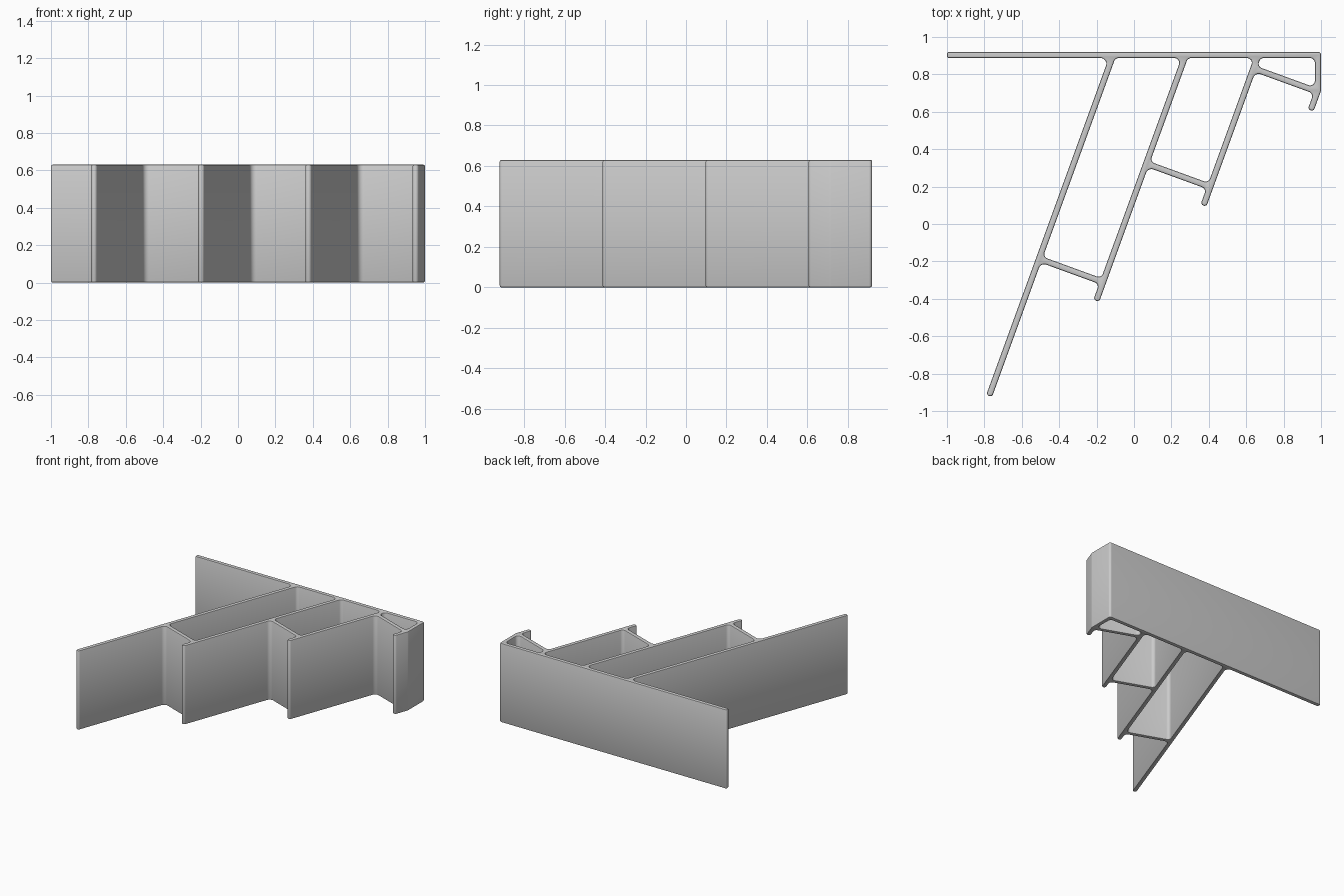
import bpy
import bmesh
from math import radians, tan
from mathutils import Vector
from mathutils.geometry import intersect_line_line_2d, intersect_line_line

cube = bpy.data.objects.get("Cube")
if cube:
    bpy.data.objects.remove(cube, do_unlink=True)

HEIGHT, HALF, EDGE = 0.63, 0.0165, 0.008     # height, half wall thickness, edge rounding
BACK, SIDE = 0.92, 1.0                       # outer faces of back and side walls
along = Vector((0.342, 0.940))               # direction of the slanted walls
across = Vector((0.940, -0.342))             # direction of the cross walls
tips = [Vector((-0.769 + 0.573 * i, -0.904 + 0.509 * i)) for i in range(4)]


def cross(line_a, line_b):
    """Crossing point of two lines given as (point, direction)."""
    (p, u), (q, v) = line_a, line_b
    w = q - p
    return p + u * ((w.x * v.y - w.y * v.x) / (u.x * v.y - u.y * v.x))


def wall(i, side):
    return tips[i] + across * HALF * side, along


def bar(i, side):
    return tips[i] + along * (0.09 + HALF * side), across


def rounded(corners, steps=6):
    """Replace every (point, radius) corner by an arc."""
    out = []
    for k, (p, r) in enumerate(corners):
        a = (corners[k - 1][0] - p).normalized()
        b = (corners[(k + 1) % len(corners)][0] - p).normalized()
        half = a.angle(b) / 2
        centre = p + (a + b).normalized() * (r / (tan(half) / (1 + tan(half) ** 2) ** 0.5))
        start, end = p + a * (r / tan(half)) - centre, p + b * (r / tan(half)) - centre
        for s in range(steps + 1):
            ray = start.lerp(end, s / steps)
            out.append(centre + ray.normalized() * r)
    return out


back_in = (Vector((0, BACK - 2 * HALF)), Vector((1, 0)))
side_in = (Vector((SIDE - 2 * HALF, 0)), Vector((0, 1)))
side_out = (Vector((SIDE, 0)), Vector((0, 1)))

# Outer outline, running clockwise from the left end of the back wall
outline = [(Vector((-SIDE, BACK)), 0.01), (Vector((SIDE, BACK)), 0.016),
           (cross(side_out, wall(3, 1)), 0.03)]
for i in (3, 2, 1, 0):
    for side in (1, -1):
        outline.append((wall(i, side)[0] - along * HALF, HALF * 0.95))
    if i:
        outline.append((cross(wall(i, -1), bar(i, -1)), 0.025))
        outline.append((cross(bar(i, -1), wall(i - 1, 1)), 0.03))
outline += [(cross(wall(0, -1), back_in), 0.03), (Vector((-SIDE, BACK - 2 * HALF)), 0.01)]
loops = [rounded(outline)]

# Enclosed cells between neighbouring slanted walls
for i in range(3):
    right = wall(i + 1, -1) if i < 2 else side_in
    edges = [wall(i, 1), back_in, right, bar(i + 1, 1)]
    loops.append(rounded([(cross(edges[k], edges[k - 1]), 0.025) for k in range(4)]))

# Filled profile with rounded rims
curve = bpy.data.curves.new("extruded_profile", "CURVE")
curve.dimensions, curve.fill_mode = "2D", "BOTH"
curve.extrude, curve.bevel_depth = HEIGHT / 2 - EDGE, EDGE
curve.offset, curve.bevel_resolution = -EDGE, 1
for loop in loops:
    spline = curve.splines.new("POLY")
    spline.points.add(len(loop) - 1)
    for point, co in zip(spline.points, loop):
        point.co = (co.x, co.y, 0, 1)
    spline.use_cyclic_u = True
profile = bpy.data.objects.new("extruded_profile", curve)
bpy.context.collection.objects.link(profile)
profile.location.z = HEIGHT / 2

# Turn into one clean solid
bpy.ops.object.select_all(action="DESELECT")
profile.select_set(True)
bpy.context.view_layer.objects.active = profile
bpy.ops.object.convert(target="MESH")
profile = bpy.context.view_layer.objects.active
bm = bmesh.new()
bm.from_mesh(profile.data)
bmesh.ops.remove_doubles(bm, verts=bm.verts, dist=0.0002)
bmesh.ops.recalc_face_normals(bm, faces=bm.faces)
bm.to_mesh(profile.data)
bm.free()
bpy.ops.object.shade_smooth_by_angle(angle=radians(35))

# Plain grey finish
grey = bpy.data.materials.new("plain_grey")
grey.use_nodes = True
colour = (0.6, 0.6, 0.6, 1)
grey.diffuse_color = colour
grey.node_tree.nodes["Principled BSDF"].inputs["Base Color"].default_value = colour
profile.data.materials.clear()
profile.data.materials.append(grey)
